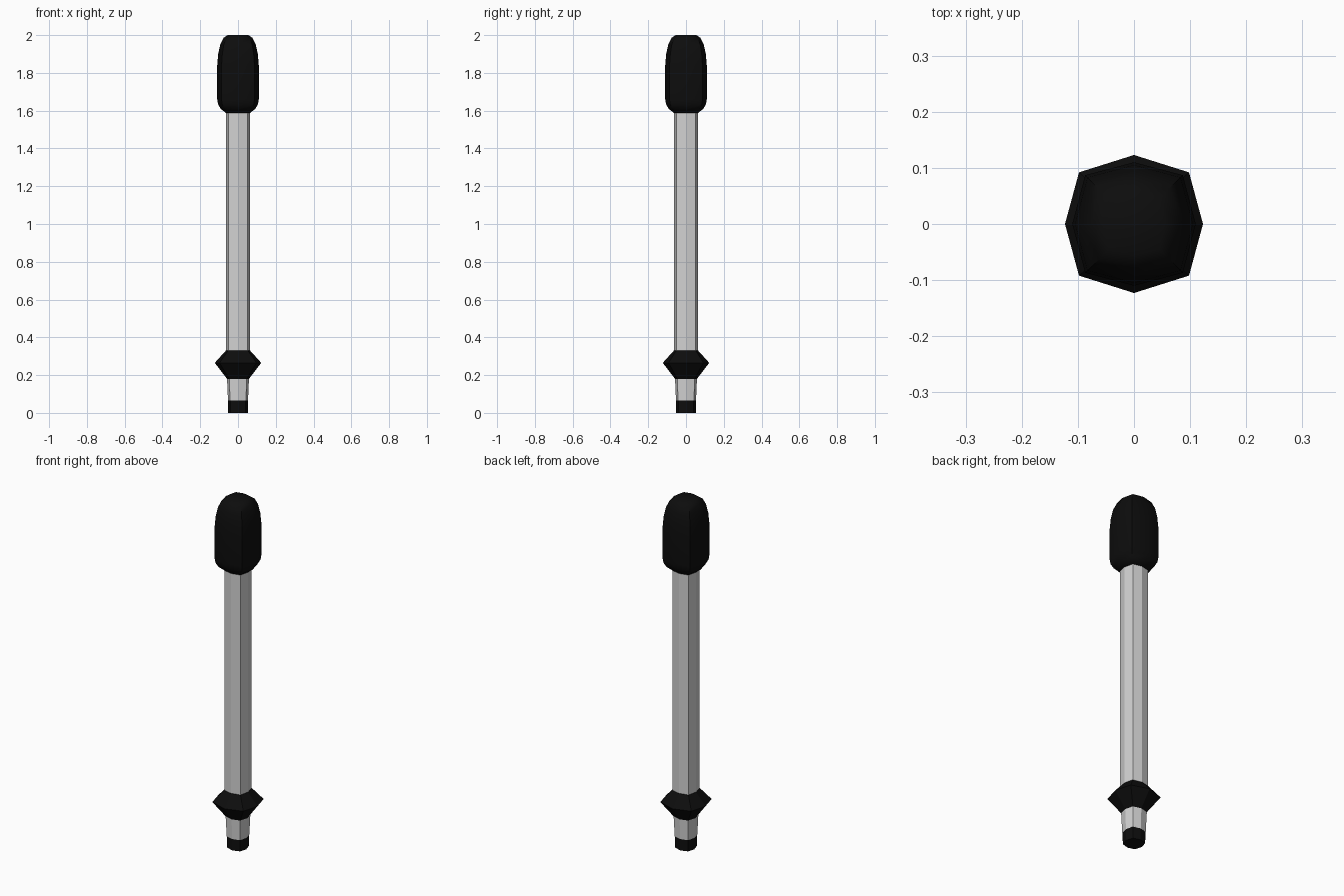
import bpy, bmesh, math

if "Cube" in bpy.data.objects:
    bpy.data.objects.remove(bpy.data.objects["Cube"])


def material(name, rgb):
    m = bpy.data.materials.new(name)
    m.diffuse_color = (*rgb, 1)
    m.use_nodes = True
    m.node_tree.nodes["Principled BSDF"].inputs["Base Color"].default_value = m.diffuse_color
    return m


black = material("black_rubber", (0.004, 0.004, 0.004))
silver = material("silver_metal", (0.64, 0.64, 0.64))


def turned_part(name, profile, mat, smooth=None):
    """Eight-sided closed part; profile rows are (z, axis radius, diagonal x, diagonal y)."""
    bm = bmesh.new()
    rings = []
    for z, a, dx, dy in profile:
        pts = [(a, 0), (dx, dy), (0, a), (-dx, dy), (-a, 0), (-dx, -dy), (0, -a), (dx, -dy)]
        rings.append([bm.verts.new((x, y, z)) for x, y in pts])
    for lo, hi in zip(rings, rings[1:]):
        for i in range(8):
            j = (i + 1) % 8
            bm.faces.new((lo[i], lo[j], hi[j], hi[i]))
    bm.faces.new(rings[0][::-1])
    bm.faces.new(rings[-1])
    me = bpy.data.meshes.new(name)
    bm.to_mesh(me)
    bm.free()
    me.materials.append(mat)
    ob = bpy.data.objects.new(name, me)
    bpy.context.collection.objects.link(ob)
    if smooth:
        bpy.ops.object.select_all(action='DESELECT')
        ob.select_set(True)
        bpy.context.view_layer.objects.active = ob
        bpy.ops.object.shade_smooth_by_angle(angle=math.radians(smooth))
    return ob


# Dark end plug
turned_part("end_plug", [(0.0, 0.052, 0.040, 0.040), (0.065, 0.053, 0.041, 0.041)], black)

# Short tapered metal neck below the collar
turned_part("lower_neck", [(0.065, 0.053, 0.042, 0.042), (0.18, 0.058, 0.046, 0.046)], silver)

# Flared collar
turned_part("collar", [(0.18, 0.058, 0.046, 0.046),
                       (0.265, 0.123, 0.098, 0.092),
                       (0.33, 0.064, 0.052, 0.052)], black)

# Long metal shaft
turned_part("shaft", [(0.33, 0.063, 0.051, 0.051), (1.59, 0.063, 0.051, 0.051)], silver)

# Rounded grip at the top
grip = [(1.588, 0.064, 0.052), (1.61, 0.092, 0.073), (1.635, 0.106, 0.084),
        (1.66, 0.110, 0.087), (1.84, 0.110, 0.087), (1.90, 0.105, 0.083),
        (1.95, 0.094, 0.075), (1.985, 0.077, 0.062), (2.0, 0.055, 0.045)]
turned_part("grip", [(z, a, d, d) for z, a, d in grip], black, smooth=50)
